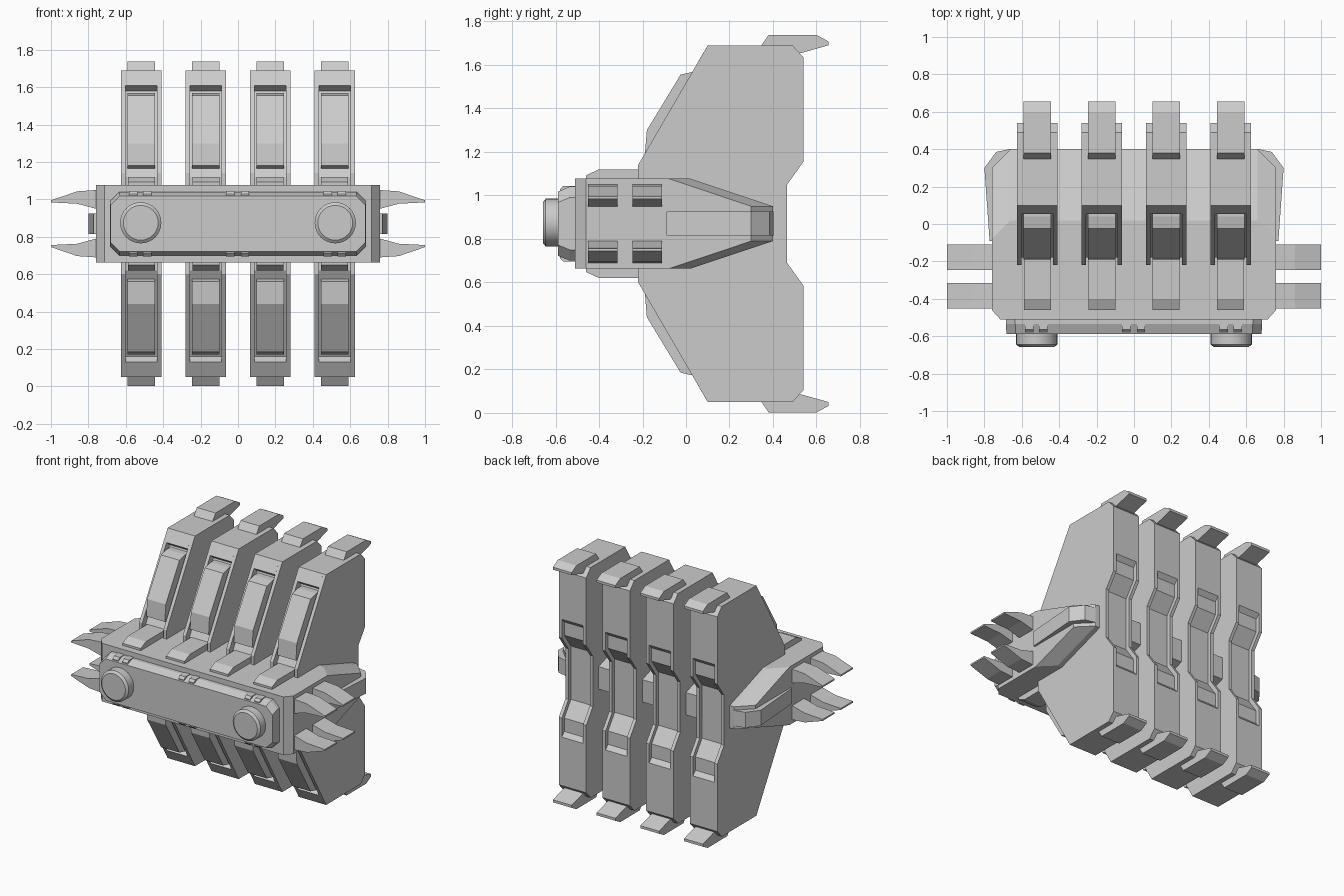
import bpy, bmesh, math
from mathutils import Vector

if "Cube" in bpy.data.objects:
    bpy.data.objects.remove(bpy.data.objects["Cube"])

C = 0.87  # height of the horizontal mirror plane


def loft(name, sections):
    """Skin a list of equal-length closed sections and cap both ends."""
    bm = bmesh.new()
    rings = [[bm.verts.new(p) for p in sec] for sec in sections]
    n = len(rings[0])
    for a, b in zip(rings, rings[1:]):
        for i in range(n):
            j = (i + 1) % n
            bm.faces.new((a[i], a[j], b[j], b[i]))
    bm.faces.new(rings[0])
    bm.faces.new(rings[-1])
    bmesh.ops.recalc_face_normals(bm, faces=bm.faces)
    me = bpy.data.meshes.new(name)
    bm.to_mesh(me)
    bm.free()
    ob = bpy.data.objects.new(name, me)
    bpy.context.collection.objects.link(ob)
    return ob


def slab_x(name, yz, x0, x1, s=1):
    """Extrude a (y, height from mirror plane) profile along x; s=-1 flips it down."""
    return loft(name, [[(x, y, C + s * h) for y, h in yz] for x in (x0, x1)])


def whole(half):
    """Complete an upper half profile with its mirrored lower half."""
    return half + [(y, -h) for y, h in reversed(half)]


# Central hull: rear taper, chamfered flanks and front corners
def hull_section(x, front, mid, back):
    half = [(front, .207), (mid, .207), (back, .08)]
    return [(x, y, C + h) for y, h in whole(half)]


right = [hull_section(.66, -.51, .02, .40), hull_section(.715, -.51, -.035, .345),
         hull_section(.76, -.46, -.08, .30)]
left = [[(-x, y, z) for x, y, z in sec] for sec in reversed(right)]
loft("central_hull", left + right)


# Front plate: tapered octagonal block
def octagon(y, w, h, c):
    q = [(w - c, h), (w, h - c), (w, c - h), (w - c, -h)]
    return [(x, y, C + z) for x, z in q + [(-x, z) for x, z in reversed(q)]]


loft("front_plate", [octagon(-.50, .685, .17, .05), octagon(-.535, .685, .17, .05),
                     octagon(-.588, .682, .148, .05)])

# Small clips along both edges of the front plate
for s in (1, -1):
    for x in (-.56, -.485, -.042, .037, .48, .555):
        slab_x("plate_clip", [(-.58, .14), (-.58, .158), (-.565, .174), (-.505, .174), (-.505, .14)],
               x - .022, x + .022, s)

# Round front knobs with chamfered rims
for x in (-.52, .52):
    rings = [[(x + r * math.cos(t), y, C + .005 + r * math.sin(t))
              for t in (2 * math.pi * i / 32 for i in range(32))]
             for y, r in ((-.57, .11), (-.645, .11), (-.658, .093))]
    knob = loft("front_knob", rings)
    bpy.context.view_layer.objects.active = knob
    knob.select_set(True)
    bpy.ops.object.shade_smooth_by_angle(angle=math.radians(30))
    knob.select_set(False)

# Side straps and blades
blade = [(.70, .185), (.76, .18), (.86, .173), (1, .125), (1, .114), (.86, .107), (.76, .08), (.70, .08)]
strap = [(.70, -.09), (.772, -.09), (.80, .30), (.737, .385), (.66, .402), (.66, .30)]
for m in (1, -1):
    loft("side_strap", [[(m * x, y, C + h) for x, y in strap] for h in (-.055, .055)])
    for s in (1, -1):
        for y in (-.383, -.178):
            loft("side_blade", [[(m * x, y + d, C + s * h) for x, h in blade] for d in (-.068, .068)])

# Fins: two side rails around a recessed core
rail = whole([(-.22, .27), (.10, .82), (.49, .82), (.54, .765), (.54, .285), (.465, .18)])
core = whole([(-.18, .25), (.09, .71), (.053, .74), (.10, .82), (.49, .82), (.54, .765),
              (.54, .42), (.512, .39), (.512, .295), (.437, .19)])
panel = [(.10, .70), (.04, .70), (-.025, .685), (-.18, .43), (-.19, .31), (-.14, .29)]
foot = [(-.46, .19), (-.46, .222), (-.40, .25), (-.17, .25), (-.17, .19)]
tip = [(.34, .81), (.38, .868), (.60, .868), (.655, .838), (.655, .82), (.53, .785), (.45, .785)]
for x in (-.517, -.172, .172, .517):
    slab_x("fin_core", core, x - .084, x + .084)
    for m in (1, -1):
        slab_x("fin_rail", rail, x + m * .084, x + m * .108)
    for s in (1, -1):
        slab_x("fin_front_panel", panel, x - .073, x + .073, s)
        slab_x("fin_foot", foot, x - .072, x + .072, s)
        slab_x("fin_tip", tip, x - .074, x + .074, s)
